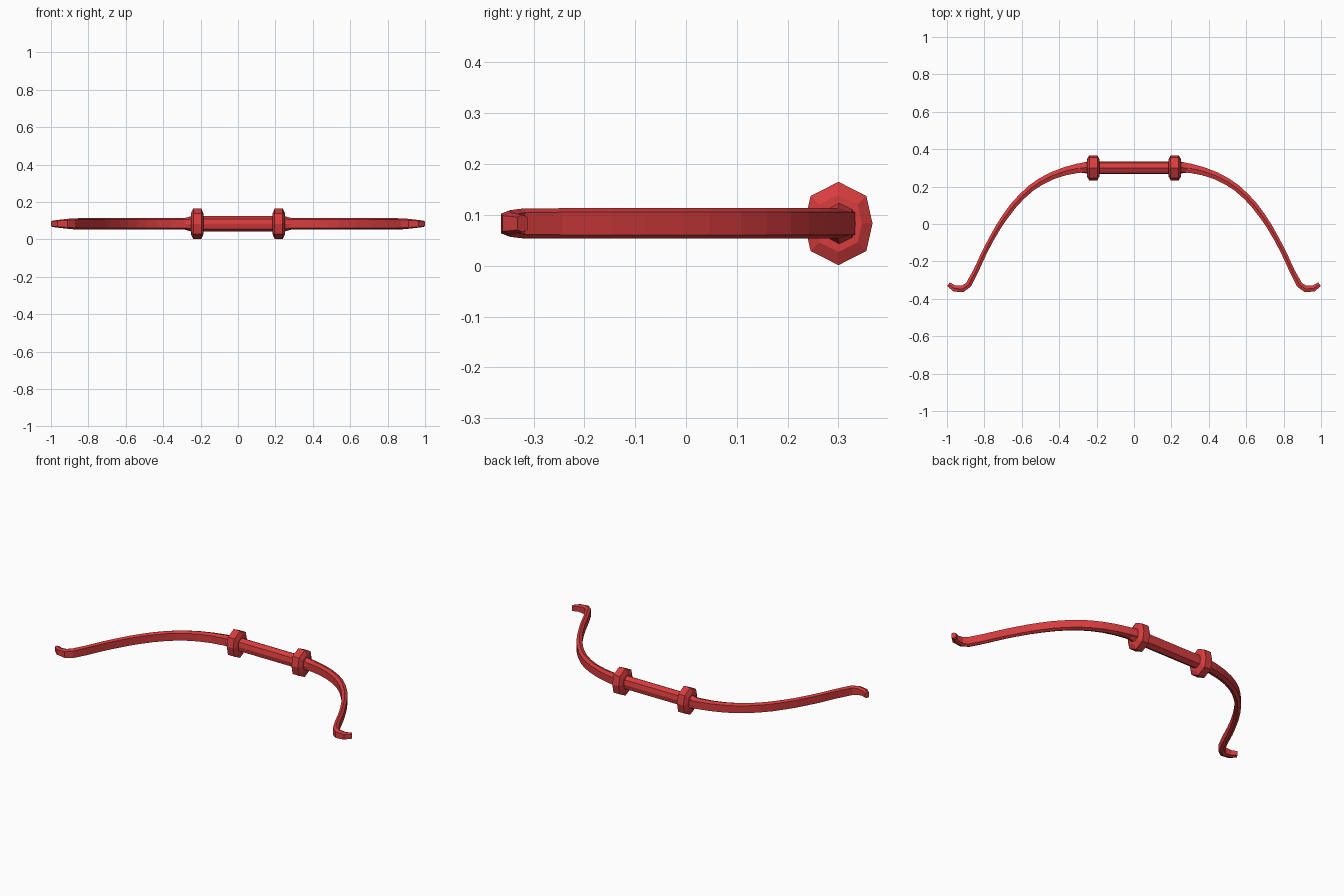
import bpy, bmesh, math
from mathutils import Vector

if "Cube" in bpy.data.objects:
    bpy.data.objects.remove(bpy.data.objects["Cube"])

CZ = 0.083   # height of the bow's centre plane
GY = 0.30    # depth of the grip axis

red = bpy.data.materials.new("bow red")
red.diffuse_color = (0.68, 0.045, 0.048, 1)
red.use_nodes = True
red.node_tree.nodes["Principled BSDF"].inputs["Base Color"].default_value = red.diffuse_color

# cross-sections as (across, up) unit profiles
OCT = [(1, 0), (.82, .66), (0, 1), (-.82, .66), (-1, 0), (-.82, -.66), (0, -1), (.82, -.66)]
HEX = [(1, .74), (0, 1), (-1, .74), (-1, -.74), (0, -1), (1, -.74)]


def sweep(name, profile, stations, mirror=True):
    """Loft a profile along (x, y, half thickness, half height) stations in plan."""
    bm = bmesh.new()
    pts = [Vector(s[:2]) for s in stations]
    rings = []
    for i, (x, y, t, h) in enumerate(stations):
        d = (pts[min(i + 1, len(pts) - 1)] - pts[max(i - 1, 0)]).normalized()
        n = Vector((-d.y, d.x))
        rings.append([bm.verts.new((x + n.x * a * t, y + n.y * a * t, CZ + b * h))
                      for a, b in profile])
    k = len(profile)
    for r, s in zip(rings, rings[1:]):
        for j in range(k):
            bm.faces.new((r[j], r[(j + 1) % k], s[(j + 1) % k], s[j]))
    bm.faces.new(rings[0][::-1])
    bm.faces.new(rings[-1])
    bmesh.ops.recalc_face_normals(bm, faces=bm.faces)
    me = bpy.data.meshes.new(name)
    bm.to_mesh(me)
    bm.free()
    me.materials.append(red)
    ob = bpy.data.objects.new(name, me)
    bpy.context.collection.objects.link(ob)
    if mirror:
        ob.modifiers.new("mirror", 'MIRROR').use_axis[0] = True
    return ob


# straight handle in the middle
sweep("grip", OCT, [(-.2, GY, .033, .041), (.2, GY, .033, .041)], mirror=False)

# chamfered collars at both ends of the grip
sweep("collars", OCT, [(.185, GY, .046, .056), (.196, GY, .067, .082),
                       (.239, GY, .067, .082), (.252, GY, .046, .056)])

# short flares where the limbs leave the collars
sweep("limb_sockets", OCT, [(.245, .302, .033, .042), (.29, .299, .024, .03)])

# curved limbs with recurved tips
sweep("limbs", HEX, [
    (.245, .305, .028, .03), (.30, .298, .025, .03), (.37, .282, .022, .03),
    (.44, .257, .020, .03), (.50, .226, .019, .03), (.55, .192, .018, .03),
    (.60, .147, .017, .03), (.645, .098, .017, .03), (.69, .038, .016, .03),
    (.725, -.015, .015, .03), (.765, -.085, .014, .03), (.80, -.152, .014, .03),
    (.845, -.25, .014, .03), (.885, -.325, .016, .029), (.917, -.347, .018, .026),
    (.96, -.345, .017, .021), (.992, -.322, .012, .017)])
